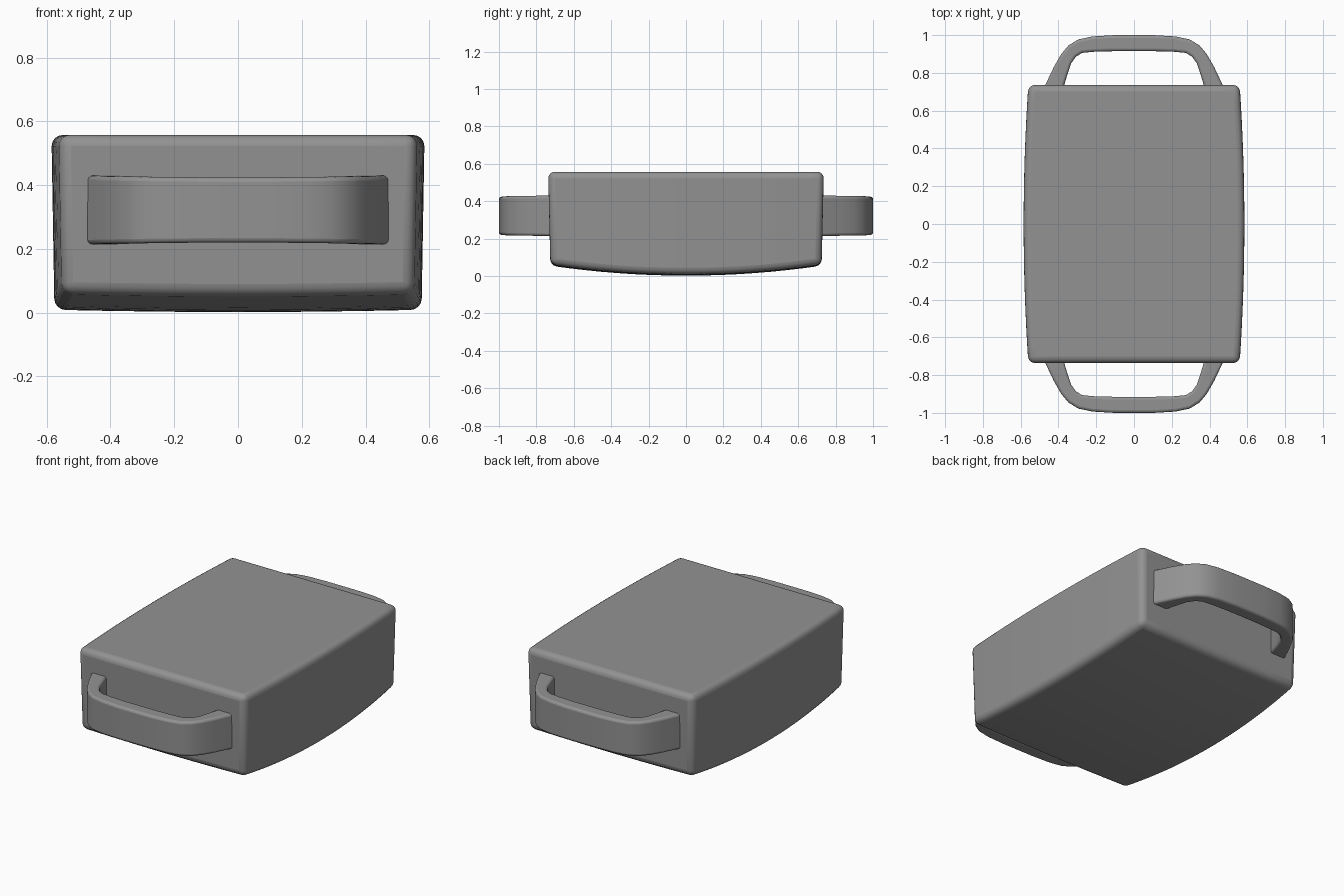
import bpy, bmesh

if "Cube" in bpy.data.objects:
    bpy.data.objects.remove(bpy.data.objects["Cube"])

grey = bpy.data.materials.new("dark_grey")
grey.diffuse_color = (0.29, 0.29, 0.29, 1)
grey.use_nodes = True
grey.node_tree.nodes["Principled BSDF"].inputs["Base Color"].default_value = grey.diffuse_color


def finish(name, bm, width, segments, angle):
    bmesh.ops.recalc_face_normals(bm, faces=bm.faces)
    mesh = bpy.data.meshes.new(name)
    bm.to_mesh(mesh)
    bm.free()
    mesh.materials.append(grey)
    obj = bpy.data.objects.new(name, mesh)
    bpy.context.collection.objects.link(obj)
    bevel = obj.modifiers.new("rounded_edges", 'BEVEL')
    bevel.width = width
    bevel.segments = segments
    bevel.limit_method = 'ANGLE'
    bevel.angle_limit = angle
    bpy.ops.object.select_all(action='DESELECT')
    obj.select_set(True)
    bpy.context.view_layer.objects.active = obj
    bpy.ops.object.shade_smooth_by_angle(angle=0.6)
    return obj


# Body: box with bowed sides, bowed belly and a slight downward taper
bm = bmesh.new()
NX, NY = 6, 16


def body_point(u, v, top):
    taper = 1.0 if top else 0.984
    x = u * (0.56 + 0.025 * (1 - v * v)) * taper
    y = v * 0.737 * taper
    z = 0.557 if top else 0.002 + 0.053 * v * v + 0.007 * u * u
    return x, y, z


layers = []
for top in (False, True):
    layers.append([[bm.verts.new(body_point(2 * i / NX - 1, 2 * j / NY - 1, top))
                    for j in range(NY + 1)] for i in range(NX + 1)])
low, high = layers
for grid in layers:
    for i in range(NX):
        for j in range(NY):
            bm.faces.new((grid[i][j], grid[i + 1][j], grid[i + 1][j + 1], grid[i][j + 1]))
for j in range(NY):
    for i in (0, NX):
        bm.faces.new((low[i][j], low[i][j + 1], high[i][j + 1], high[i][j]))
for i in range(NX):
    for j in (0, NY):
        bm.faces.new((low[i][j], low[i + 1][j], high[i + 1][j], high[i][j]))
finish("body", bm, 0.035, 4, 0.7)

# Handles: flat strap loops swept around a bracket-shaped path
OUTER = [(0.477, 0.72), (0.425, 0.83), (0.385, 0.9), (0.347, 0.945), (0.295, 0.977), (0.22, 0.993), (0.1, 1.0)]
INNER = [(0.374, 0.72), (0.35, 0.80), (0.333, 0.85), (0.308, 0.885), (0.275, 0.906), (0.21, 0.912), (0.1, 0.915)]


def handle(name, side):
    bm = bmesh.new()
    stations = list(zip(OUTER, INNER))
    full = [(1, s) for s in stations] + [(-1, s) for s in reversed(stations)]
    rings = []
    for sx, (o, i) in full:
        half = 0.102 + 0.006 * (o[0] / 0.477) ** 2
        rings.append([bm.verts.new((sx * p[0], side * p[1], 0.322 + h))
                      for p, h in ((o, -half), (o, half), (i, half), (i, -half))])
    for a, b in zip(rings, rings[1:]):
        for k in range(4):
            n = (k + 1) % 4
            bm.faces.new((a[k], a[n], b[n], b[k]))
    bm.faces.new(rings[0])
    bm.faces.new(rings[-1])
    finish(name, bm, 0.014, 3, 0.9)


handle("front_handle", -1)
handle("back_handle", 1)
